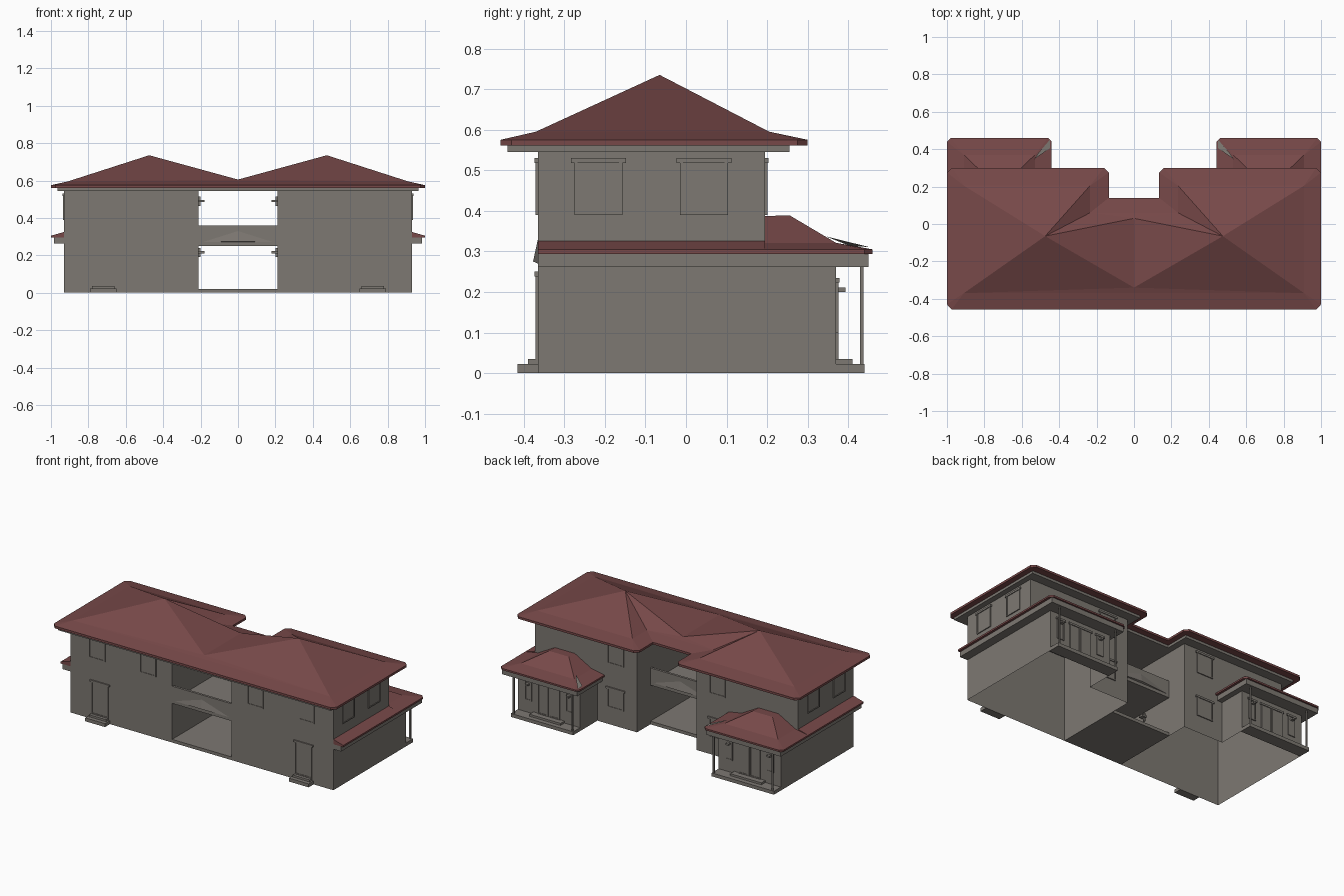
import bpy

def material(name, rgb):
    m = bpy.data.materials.new(name)
    m.diffuse_color = (*rgb, 1)
    return m

WALL = material("warm grey wall", (0.205, 0.188, 0.168))
ROOF = material("dark red tile", (0.185, 0.066, 0.066))

def mesh(name, verts, faces, mat, mirror=True):
    """One mesh object; mirrored across x = 0 when asked."""
    verts, faces = list(verts), [tuple(f) for f in faces]
    if mirror:
        n = len(verts)
        verts += [(-x, y, z) for x, y, z in verts]
        faces += [tuple(i + n for i in reversed(f)) for f in faces]
    me = bpy.data.meshes.new(name)
    me.from_pydata(verts, [], faces)
    me.materials.append(mat)
    ob = bpy.data.objects.new(name, me)
    bpy.context.collection.objects.link(ob)
    return ob

def prism(name, pts, z0, z1, mat=WALL, caps=True, mirror=True):
    """Counter-clockwise outline extruded upwards."""
    n = len(pts)
    v = [(x, y, z0) for x, y in pts] + [(x, y, z1) for x, y in pts]
    f = [(i, (i + 1) % n, (i + 1) % n + n, i + n) for i in range(n)]
    if caps:
        f += [tuple(reversed(range(n))), tuple(range(n, 2 * n))]
    return mesh(name, v, f, mat, mirror)

def box(name, x0, x1, y0, y1, z0, z1, mat=WALL, mirror=True):
    return prism(name, [(x0, y0), (x1, y0), (x1, y1), (x0, y1)], z0, z1, mat, True, mirror)

def opening(name, c, w, z0, z1, wall, axis):
    """Framed door or window: rim strips, a recessed-looking panel and a wider lintel."""
    t, h = 0.006, w / 2
    parts = [(-h, -h + 0.008, z0, z1, t), (h - 0.008, h, z0, z1, t),
             (-h, h, z0, z0 + 0.007, t), (-h, h, z0, z1, 0.003),
             (-h - 0.009, h + 0.009, z1 - 0.012, z1, 0.008)]
    for a, b, lo, hi, d in parts:
        if axis == "front":
            box(name, c + a, c + b, wall - d, wall, lo, hi)
        elif axis == "back":
            box(name, c + a, c + b, wall, wall + d, lo, hi)
        else:
            box(name, wall, wall + d, c + a, c + b, lo, hi)

# wing walls, open underneath
prism("lower_wing_walls", [(0.21, -0.365), (0.93, -0.365), (0.93, 0.37), (0.49, 0.37),
                           (0.49, 0.195), (0.21, 0.195)], 0, 0.28, caps=False)
prism("upper_wing_walls", [(0.21, -0.365), (0.93, -0.365), (0.93, 0.195), (0.21, 0.195)],
      0.28, 0.55, caps=False)

# open passage between the wings
box("passage_floor", -0.21, 0.21, -0.365, 0.06, 0, 0.02, mirror=False)
box("balcony_floor", -0.21, 0.21, -0.365, 0.06, 0.25, 0.268, mirror=False)
for y0, y1, s in ((-0.365, -0.35, -1), (0.045, 0.06, 1)):
    box("balcony_parapet", -0.21, 0.21, y0, y1, 0.25, 0.36, mirror=False)
    yw = y0 if s < 0 else y1
    g = [(-0.19, 0.27), (0.19, 0.27), (0, 0.33)]
    mesh("parapet_gable", [(x, yw, z) for x, z in g] + [(0, yw + s * 0.012, 0.275)],
         [(0, 1, 3), (1, 2, 3), (2, 0, 3)], WALL, False)
for z in (0.21, 0.485):
    box("passage_lamp", 0.18, 0.21, -0.17, -0.14, z, z + 0.012)
    box("passage_lamp_stem", 0.2, 0.21, -0.16, -0.15, z - 0.02, z + 0.03)

# flat eave board under the main roof
box("eave_board_wing", 0.17, 0.965, -0.44, 0.255, 0.545, 0.561)
box("eave_board_middle", -0.17, 0.17, -0.44, 0.1, 0.545, 0.561, mirror=False)

# main roof: eave, flatter skirt, then steep hips rising to a peak over each wing
eave = [(0, -0.457), (0.975, -0.457), (1, -0.43), (1, 0.275), (0.975, 0.3), (0.16, 0.3),
        (0.135, 0.275), (0.135, 0.14), (0, 0.14)]
kick = [(0, -0.37), (0.91, -0.37), (0.91, -0.37), (0.91, 0.205), (0.91, 0.205),
        (0.235, 0.205), (0.235, 0.205), (0.235, 0.06), (0, 0.06)]
v = ([(x, y, 0.561) for x, y in eave] + [(x, y, 0.575) for x, y in eave]
     + [(x, y, 0.595) for x, y in kick]
     + [(0.475, -0.065, 0.735), (0, -0.34, 0.605), (0, 0.03, 0.605)])
f = [tuple(reversed(range(9)))]
for i in range(8):
    f.append((i, i + 1, i + 10, i + 9))
    if i in (1, 3, 5):
        f.append((i + 9, i + 10, i + 18))       # clipped corner
    else:
        f.append((i + 9, i + 10, i + 19, i + 18))
f += [(18, 19, 28), (19, 27, 28), (19, 21, 27), (21, 23, 27), (23, 25, 27),
      (25, 26, 29), (25, 29, 27), (27, 29, 28)]
mesh("main_roof", v, f, ROOF)

# porch roof: hipped, with its flatter skirt
pe = [(1, 0.195), (1, 0.44), (0.98, 0.46), (0.46, 0.46), (0.44, 0.44), (0.44, 0.195)]
pk = [(0.91, 0.195), (0.91, 0.37), (0.91, 0.37), (0.53, 0.37), (0.53, 0.37), (0.53, 0.195)]
v = ([(x, y, 0.294) for x, y in pe] + [(x, y, 0.305) for x, y in pe]
     + [(x, y, 0.321) for x, y in pk]
     + [(0.79, 0.195, 0.387), (0.79, 0.255, 0.389), (0.65, 0.255, 0.389), (0.65, 0.195, 0.387)])
f = [(5, 4, 3, 2, 1, 0)]
for i in range(5):
    f.append((i, i + 1, i + 7, i + 6))
    f.append((i + 6, i + 7, i + 12) if i in (1, 3) else (i + 6, i + 7, i + 13, i + 12))
f += [(12, 13, 19, 18), (13, 15, 20, 19), (15, 17, 21, 20), (18, 19, 20, 21)]
mesh("porch_roof", v, f, ROOF)

# bare strip where the inner hip of the porch roof has no tiles
mesh("bare_hip_strip", [(0.535, 0.345, 0.337), (0.515, 0.375, 0.328), (0.45, 0.45, 0.311),
                        (0.45, 0.405, 0.313)], [(0, 1, 2, 3)], WALL)

# skirt roof and eave boards along the sides
mesh("side_skirt_roof", [(x, y, z) for y in (-0.365, 0.195) for x, z in
                         ((0.93, 0.294), (1, 0.294), (1, 0.305), (0.93, 0.325))],
     [(0, 1, 2, 3), (7, 6, 5, 4), (0, 4, 5, 1), (1, 5, 6, 2), (2, 6, 7, 3)], ROOF)
box("side_eave_board", 0.93, 0.985, -0.365, 0.195, 0.262, 0.295)
box("porch_eave_board", 0.455, 0.985, 0.195, 0.45, 0.262, 0.295)

# porch: floor, step, columns, doors and lamps
box("porch_floor", 0.49, 0.93, 0.36, 0.44, 0, 0.022)
box("porch_step", 0.6, 0.82, 0.37, 0.41, 0.022, 0.035)
for x in (0.5, 0.915):
    box("porch_column", x - 0.005, x + 0.005, 0.429, 0.437, 0.02, 0.264)
for x in (0.67, 0.75):
    opening("porch_door", x, 0.075, 0.035, 0.235, 0.37, "back")
for x in (0.565, 0.855):
    opening("porch_side_window", x, 0.05, 0.1, 0.235, 0.37, "back")
    box("porch_lamp", x - 0.01, x + 0.01, 0.37, 0.393, 0.2, 0.211)

# front doors with steps
opening("front_door", 0.72, 0.12, 0.035, 0.25, -0.365, "front")
box("front_step_low", 0.65, 0.79, -0.415, -0.365, 0, 0.022)
box("front_step_high", 0.66, 0.78, -0.39, -0.365, 0.022, 0.035)

# windows on the front, sides and back
for x in (0.38, 0.74):
    opening("front_window", x, 0.115, 0.39, 0.53, -0.365, "front")
for y in (-0.216, 0.044):
    opening("side_window", y, 0.118, 0.39, 0.53, 0.93, "side")
opening("back_upper_window", 0.36, 0.115, 0.39, 0.53, 0.195, "back")
opening("back_lower_window", 0.36, 0.115, 0.11, 0.24, 0.195, "back")
